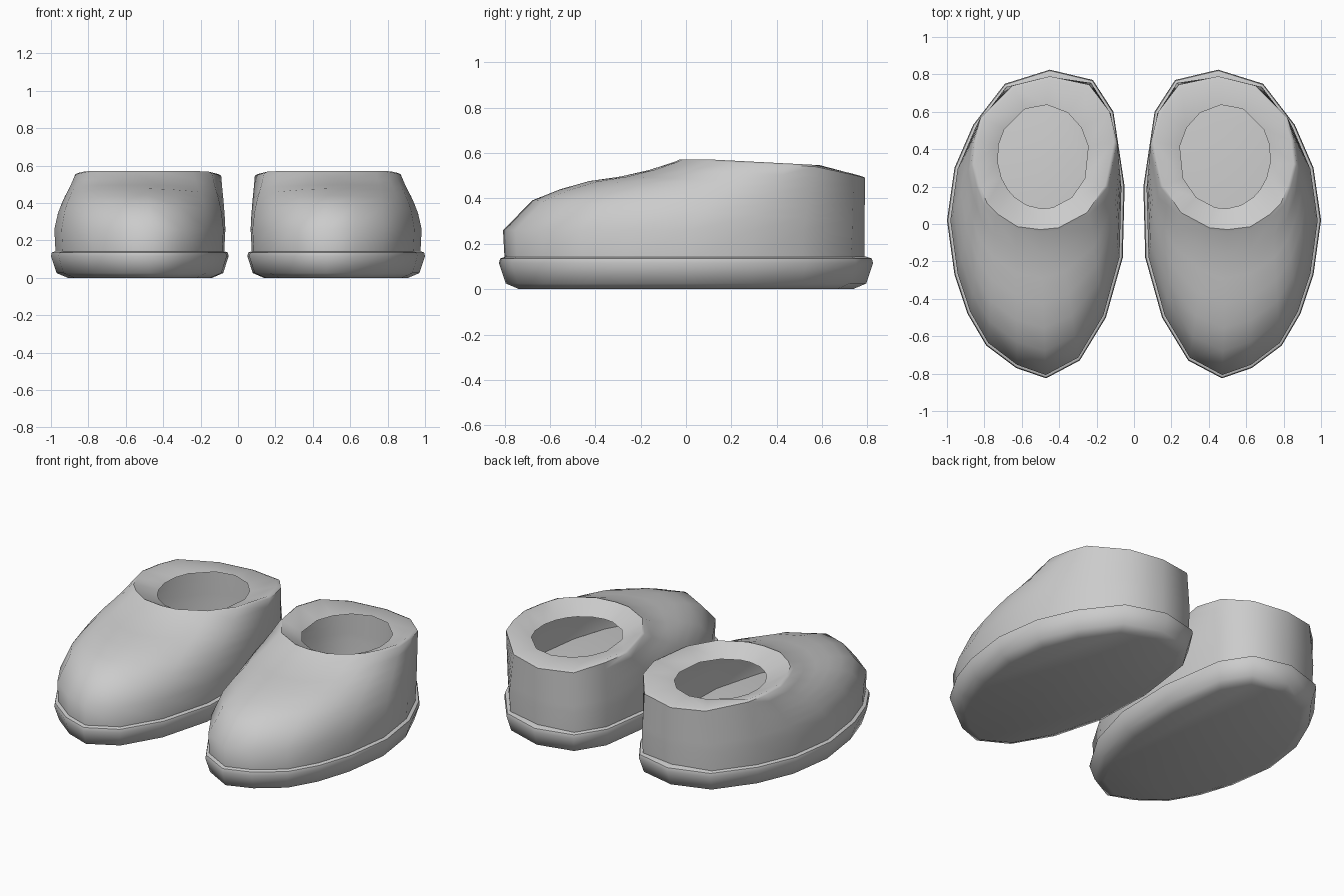
import bpy, bmesh, math
from mathutils import Vector

if "Cube" in bpy.data.objects:
    bpy.data.objects.remove(bpy.data.objects["Cube"])

# Widest sole outline and ankle rim, counter-clockwise from the toe (right shoe)
SOLE = [(.47, -.825), (.63, -.77), (.79, -.65), (.89, -.48), (.96, -.27), (1.0, .02),
        (.96, .30), (.86, .53), (.69, .75), (.45, .825), (.22, .77), (.11, .60),
        (.05, .20), (.06, -.18), (.15, -.50), (.29, -.73)]
RIM = [(.50, -.045), (.63, -.03), (.74, .04), (.80, .10), (.84, .20), (.87, .32),
       (.855, .45), (.82, .57), (.65, .74), (.45, .79), (.24, .745), (.13, .60),
       (.09, .44), (.14, .20), (.24, .05), (.40, -.035)]


def sole_ring(inset, z):
    """Sole outline pulled inwards by a distance, at height z."""
    ring = []
    for x, y in SOLE:
        d = Vector((x - .52, (y - 0) * .6)).normalized()
        ring.append(Vector((x - d.x * inset, y - d.y * inset, z)))
    return ring


def loft(name, rings, cap_bottom=False, cap_top=False):
    """Skin a stack of rings, mirror to the other foot and smooth."""
    bm = bmesh.new()
    vs = [[bm.verts.new(p) for p in r] for r in rings]
    n = len(SOLE)
    for a, b in zip(vs, vs[1:]):
        for i in range(n):
            j = (i + 1) % n
            bm.faces.new((a[i], a[j], b[j], b[i]))
    if cap_bottom:
        bm.faces.new(vs[0][::-1])
    if cap_top:
        bm.faces.new(vs[-1])
    mesh = bpy.data.meshes.new(name)
    bm.to_mesh(mesh)
    bm.free()
    ob = bpy.data.objects.new(name, mesh)
    bpy.context.collection.objects.link(ob)
    mod = ob.modifiers.new("other_foot", 'MIRROR')
    mod.use_mirror_merge = False
    bpy.ops.object.select_all(action='DESELECT')
    ob.select_set(True)
    bpy.context.view_layer.objects.active = ob
    bpy.ops.object.shade_smooth_by_angle(angle=math.radians(50))
    return ob


# Soles: rounded underside, flared lip, flat insole on top
loft("soles", [sole_ring(.09, 0), sole_ring(.03, .025), sole_ring(0, .115),
               sole_ring(.005, .135), sole_ring(.035, .145)], True, True)

# Uppers: wall, toe bulge up to the ankle rim, then a lip folding in to the opening
base = sole_ring(.025, .13)
belt = sole_ring(.018, .26)
for ring in (base, belt):
    for p in ring:
        p.y = min(p.y, .787)


def rim_z(y):
    return .572 - .025 * max(0, y - .1) / .5 - .10 * max(0, y - .6) / .5


rim = [Vector((x, y, rim_z(y) - .008)) for x, y in RIM]
rings = [base, belt]
for t, lift in ((.17, .08), (.33, .08), (.5, .065), (.68, .03), (.85, .008)):
    ring = []
    for a, b in zip(belt, rim):
        p = a.lerp(b, t)
        run = (b.xy - a.xy).length
        p.z += lift * min(1, run / .75)
        ring.append(p)
    rings.append(ring)
rings.append(rim)

hole = []
for p in rim:
    ang = math.atan2(p.y - .36, p.x - .485)
    hole.append(Vector((.485 + .245 * math.cos(ang), .36 + .278 * math.sin(ang), .51)))
lip = [a.lerp(b, .12) for a, b in zip(rim, hole)]
for p, r in zip(lip, rim):
    p.z = r.z + .008
rings += [lip, hole]
loft("uppers", rings)
